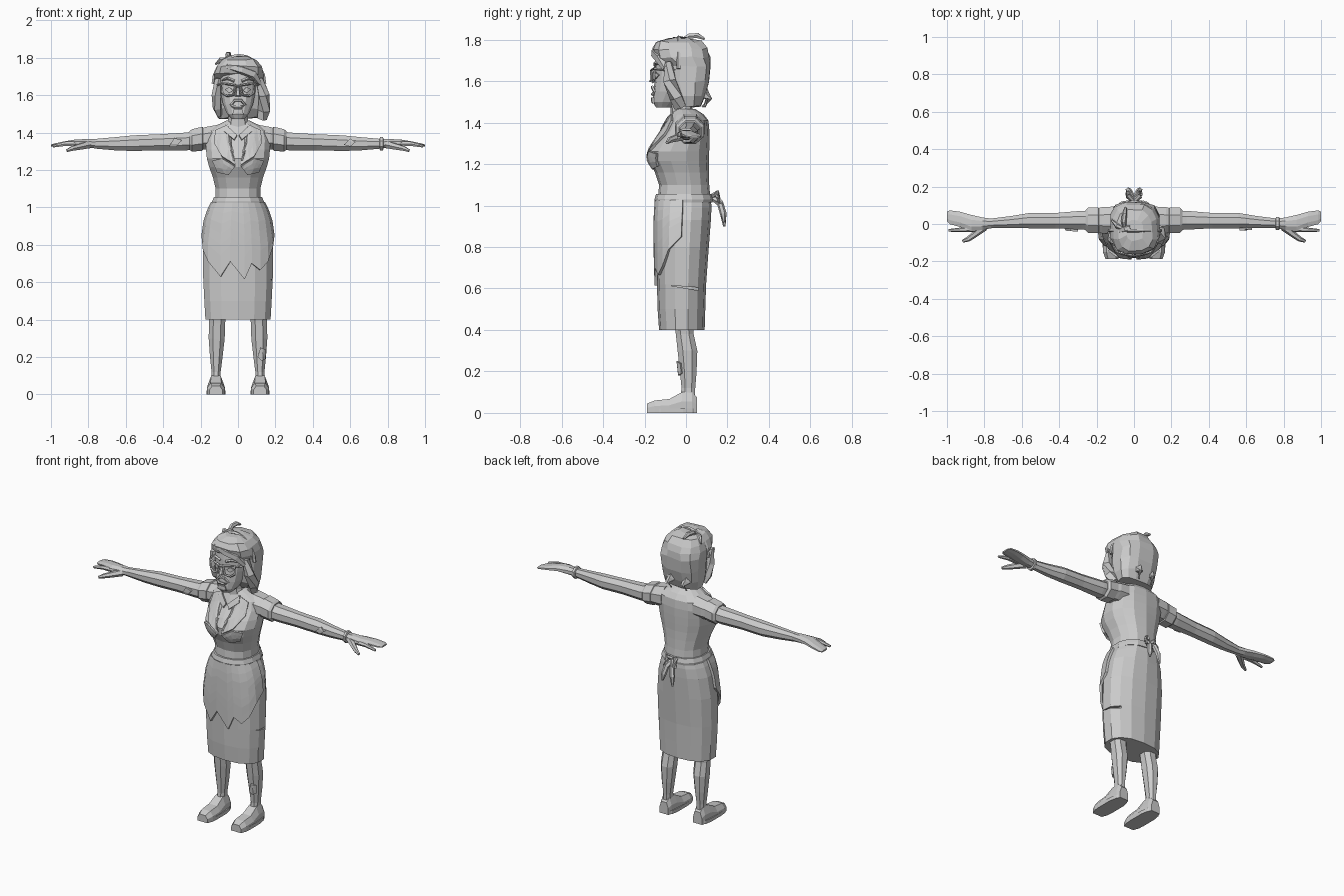
import bpy, bmesh, math, random
from mathutils import Vector
from mathutils.bvhtree import BVHTree

random.seed(4)
grey = bpy.data.materials.new("light_grey")
grey.diffuse_color = (0.6, 0.6, 0.6, 1)


def finish(name, bm):
    bmesh.ops.recalc_face_normals(bm, faces=bm.faces)
    me = bpy.data.meshes.new(name)
    bm.to_mesh(me)
    bm.free()
    me.materials.append(grey)
    ob = bpy.data.objects.new(name, me)
    bpy.context.collection.objects.link(ob)
    return ob


def loft(name, rings, jitter=0):
    """Skin a list of point rings and close both ends."""
    bm = bmesh.new()
    vs = [[bm.verts.new(Vector(p) + Vector([random.uniform(-jitter, jitter) for _ in range(3)]))
           for p in r] for r in rings]
    n = len(vs[0])
    for a, b in zip(vs, vs[1:]):
        for i in range(n):
            j = (i + 1) % n
            bm.faces.new((a[i], a[j], b[j], b[i]))
    bm.faces.new(vs[0])
    bm.faces.new(vs[-1])
    return finish(name, bm)


def oval(a, e):
    c, s = math.cos(a), math.sin(a)
    return math.copysign(abs(c) ** (2 / e), c), math.copysign(abs(s) ** (2 / e), s)


def zring(z, rx, yf, yb, cx=0, e=2.3, n=14):
    pts = [oval(2 * math.pi * (i + .5) / n, e) for i in range(n)]
    return [(cx + rx * u, (yf + yb) / 2 + (yb - yf) / 2 * v, z) for u, v in pts]


def xring(x, y, z, ry, rz, n=8):
    pts = [oval(2 * math.pi * (i + .5) / n, 2) for i in range(n)]
    return [(x, y + ry * u * 1.05, z + rz * v * 1.05) for u, v in pts]


def tube(name, pts, radii, n=6):
    """Tapered tube along a polyline."""
    pts = [Vector(p) for p in pts]
    rings = []
    for k, p in enumerate(pts):
        d = pts[min(k + 1, len(pts) - 1)] - pts[max(k - 1, 0)]
        q = d.to_track_quat('Z', 'Y')
        r = radii[k] if isinstance(radii, (list, tuple)) else radii
        rings.append([p + q @ Vector((r * math.cos(t), r * math.sin(t), 0))
                      for t in [2 * math.pi * i / n for i in range(n)]])
    return loft(name, rings)


def plate(name, outline, target, lift=.008):
    """Flat outline in x, z laid onto the front of a target part."""
    src = bmesh.new()
    src.from_mesh(target.data)
    tree = BVHTree.FromBMesh(src)
    bm = bmesh.new()
    bm.faces.new([bm.verts.new((x, 0, z)) for x, z in outline])
    bmesh.ops.triangulate(bm, faces=bm.faces)
    bmesh.ops.subdivide_edges(bm, edges=bm.edges, cuts=2, use_grid_fill=True)
    for v in bm.verts:
        hit = tree.ray_cast(Vector((v.co.x, -2, v.co.z)), Vector((0, 1, 0)))[0]
        v.co.y = (hit.y if hit else 0) - lift
    src.free()
    ob = finish(name, bm)
    m = ob.modifiers.new("thickness", 'SOLIDIFY')
    m.thickness, m.offset = .012, 0
    return ob


# skirt: z, half width, front y, back y
SKIRT = [(.40, .178, -.13, .09), (.5, .184, -.137, .093), (.62, .19, -.14, .097),
         (.8, .19, -.145, .11), (.93, .172, -.145, .12), (.99, .152, -.142, .123),
         (1.035, .13, -.138, .12)]
skirt = loft("skirt", [zring(*s) for s in SKIRT])

# tear in the skirt side
cut = loft("tear_cutter", [[(x, -.08, .615), (x, .13, .6), (x, .13, .585), (x, .05, .592)]
                           for x in (.145, .3)])
cut.hide_render = cut.hide_viewport = True
cut.display_type = 'WIRE'
b = skirt.modifiers.new("tear", 'BOOLEAN')
b.object, b.solver = cut, 'EXACT'


def skirt_at(z):
    for a, c in zip(SKIRT, SKIRT[1:]):
        if z <= c[0]:
            t = (z - a[0]) / (c[0] - a[0])
            return [p + (q - p) * t for p, q in zip(a, c)]
    return SKIRT[-1]


# apron with a jagged hem, hugging the skirt front
HEM = [(-1, .85), (-.93, .77), (-.8, .71), (-.47, .63), (-.21, .71), (.18, .615),
       (.37, .70), (.6, .665), (.8, .71), (.93, .79), (1, .85)]
bm = bmesh.new()
cols = []
for f, hem in HEM:
    col = []
    for k in range(8):
        z = hem + (1.025 - hem) * k / 7
        _, rx, yf, yb = skirt_at(z)
        y = (yf + yb) / 2 - (yb - yf) / 2 * (1 - abs(f) ** 2.3) ** (1 / 2.3)
        col.append(bm.verts.new((f * rx * 1.03, y - .006, z)))
    cols.append(col)
for a, c in zip(cols, cols[1:]):
    for k in range(7):
        bm.faces.new((a[k], c[k], c[k + 1], a[k + 1]))
m = finish("apron", bm).modifiers.new("thickness", 'SOLIDIFY')
m.thickness, m.offset = .014, 0

# waist tie and bow at the back
loft("waist_tie", [zring(1.015, .14, -.148, .128), zring(1.03, .142, -.152, .132),
                   zring(1.055, .132, -.145, .125)])
for i, s in enumerate((-1, 1)):
    tube("bow_loop", [(.0, .12, 1.04), (s * .03, .15, 1.06), (s * .035, .165, 1.02), (0, .13, 1.03)],
         [.012, .016, .016, .01])
    tube("bow_tail", [(0, .125, 1.04), (s * .02, .165, 1.01), (s * .03, .18, .96),
                      (s * .035, .185, .90 + .02 * i)], [.014, .016, .016, .006])

# blouse body
torso = loft("blouse", [
    zring(1.03, .125, -.135, .118), zring(1.1, .122, -.13, .112), zring(1.16, .137, -.15, .11),
    zring(1.215, .157, -.178, .11), zring(1.26, .17, -.183, .112), zring(1.31, .175, -.15, .113),
    zring(1.36, .178, -.11, .113), zring(1.41, .165, -.085, .108), zring(1.44, .115, -.07, .085),
    zring(1.465, .06, -.06, .045)])

# neck
loft("neck", [zring(1.43, .065, -.075, .045, n=10), zring(1.47, .055, -.075, .03, n=10),
              zring(1.56, .05, -.1, .02, n=10)])

# collar, lapels and front edges
for s in (-1, 1):
    plate("lapel", [(s * x, z) for x, z in
          ((.055, 1.44), (.12, 1.41), (.125, 1.34), (.085, 1.27), (.012, 1.225), (.04, 1.30))], torso)
    plate("inner_collar", [(s * x, z) for x, z in
          ((.065, 1.44), (.075, 1.405), (.02, 1.36), (.005, 1.385))], torso, .012)
    plate("bust_fold", [(s * x, z) for x, z in
          ((.015, 1.22), (.085, 1.262), (.135, 1.25), (.11, 1.19), (.05, 1.175))], torso, .008)

for s in (-1, 1):
    # arm, flat hand, fingers and sleeve
    arm = loft("arm", [xring(s * r[0], *r[1:]) for r in (
        (.12, .02, 1.37, .055, .055), (.28, .02, 1.352, .052, .049), (.42, .018, 1.348, .042, .044),
        (.56, .018, 1.343, .042, .043), (.66, .01, 1.34, .033, .036), (.77, .003, 1.34, .026, .026))])
    loft("hand", [xring(s * r[0], *r[1:]) for r in (
        (.76, .003, 1.34, .026, .025), (.81, .002, 1.342, .034, .024), (.87, .004, 1.345, .046, .018),
        (.93, .025, 1.34, .042, .013), (.985, .036, 1.333, .038, .008), (1.0, .04, 1.33, .026, .005))])
    tube("index_finger", [(s * .85, -.025, 1.34), (s * .92, -.031, 1.34), (s * .99, -.034, 1.326)],
         [.017, .013, .007])
    tube("thumb", [(s * .8, -.015, 1.335), (s * .855, -.058, 1.322), (s * .885, -.08, 1.315),
                   (s * .915, -.092, 1.303)], [.022, .017, .014, .008])
    loft("sleeve", [xring(s * r[0], *r[1:]) for r in (
        (.11, .02, 1.375, .075, .068), (.17, .02, 1.37, .073, .062), (.2, .02, 1.365, .064, .058))])
    loft("sleeve_cuff", [xring(s * (x + .0), .02, z, ry, rz) for x, z, ry, rz in (
        (.185, 1.367, .062, .058), (.19, 1.367, .07, .066), (.245, 1.358, .07, .062),
        (.258, 1.358, .056, .053))])
    if s > 0:
        loft("bracelet", [xring(x, .002, 1.34, r, r) for x, r in
                          ((.757, .03), (.76, .036), (.775, .036), (.778, .03))])
        plate("arm_patch", [(.565, 1.335), (.6, 1.365), (.63, 1.35), (.6, 1.325)], arm, .005)
    else:
        plate("arm_patch", [(-.37, 1.325), (-.34, 1.37), (-.3, 1.36), (-.33, 1.325)], arm, .005)

    # leg
    leg = loft("leg", [zring(z, w, f, k, s * x, 2.3, 8) for z, w, f, k, x in (
        (.06, .028, -.03, .045, .118), (.12, .026, -.024, .047, .117), (.2, .036, -.032, .054, .116),
        (.3, .046, -.044, .058, .114), (.38, .046, -.052, .04, .112), (.47, .055, -.065, .04, .11))])
    if s > 0:
        plate("leg_patch", [(.105, .2), (.12, .25), (.145, .24), (.143, .19), (.125, .18)], leg, .005)

    # shoe: sections from heel to toe (y, half width, top height)
    loft("shoe", [[(s * .118 - w, y, 0), (s * .118 + w, y, 0), (s * .118 + w, y, t * .55),
                   (s * .118 + w * .6, y, t), (s * .118 - w * .6, y, t), (s * .118 - w, y, t * .55)]
                  for y, w, t in ((.053, .03, .075), (.03, .038, .1), (-.02, .042, .1),
                                  (-.08, .048, .067), (-.15, .048, .06), (-.188, .034, .045))])
    loft("sole", [zring(z, .051, -.19, .055, s * .118, 3.2, 12) for z in (0, .022)])

# face
head = loft("head", [
    zring(1.473, .035, -.145, -.07), zring(1.5, .06, -.16, -.03), zring(1.55, .082, -.157, .02),
    zring(1.61, .094, -.15, .04), zring(1.68, .1, -.148, .05), zring(1.75, .09, -.14, .05)])
loft("nose", [[(-.006, -.14, 1.65), (.006, -.14, 1.65), (.004, -.157, 1.65), (-.004, -.157, 1.65)],
              [(-.018, -.14, 1.59), (.018, -.14, 1.59), (.009, -.178, 1.597), (-.009, -.178, 1.597)]])
tube("lips", [(-.038, -.15, 1.548), (-.018, -.162, 1.572), (.018, -.162, 1.572), (.038, -.15, 1.548),
              (.02, -.162, 1.536), (-.02, -.162, 1.536), (-.038, -.15, 1.548)], .008, 5)
plate("chin", [(-.03, 1.495), (.03, 1.495), (.022, 1.522), (-.022, 1.522)], head, .004)

# glasses
for s in (-1, 1):
    tube("glasses_rim", [(s * x, y, z) for x, y, z in (
        (.012, -.168, 1.652), (.09, -.152, 1.664), (.083, -.152, 1.61), (.06, -.16, 1.595),
        (.025, -.168, 1.6), (.012, -.168, 1.652))], .0065, 4)
    tube("glasses_arm", [(s * .09, -.152, 1.66), (s * .108, -.12, 1.655), (s * .115, -.05, 1.655)], .006, 4)
    tube("eyebrow", [(s * .02, -.15, 1.675), (s * .055, -.148, 1.69), (s * .085, -.125, 1.68)],
         [.008, .008, .004], 4)
    plate("eye", [(s * .025, 1.625), (s * .045, 1.642), (s * .068, 1.63), (s * .045, 1.612)], head, .003)
tube("glasses_bridge", [(-.016, -.168, 1.648), (.016, -.168, 1.648)], .006, 4)

# bobbed hair with overhanging fringe
loft("hair", [zring(z, w, f, k, .005, 2.9, 12) for z, w, f, k in (
    (1.478, .112, -.035, .07), (1.53, .128, -.07, .095), (1.6, .13, -.088, .108),
    (1.675, .13, -.09, .12), (1.715, .13, -.152, .118), (1.755, .122, -.164, .108),
    (1.79, .092, -.145, .075), (1.808, .045, -.09, .02))], .006)
tube("side_lock", [(.115, -.085, 1.69), (.137, -.08, 1.6), (.14, -.045, 1.52), (.125, -.03, 1.475)],
     [.02, .032, .034, .03], 5)
tube("side_lock", [(-.11, -.09, 1.69), (-.115, -.085, 1.6), (-.11, -.06, 1.53), (-.1, -.04, 1.49)],
     [.018, .026, .026, .014], 5)
tube("fringe", [(-.06, -.14, 1.755), (.02, -.148, 1.735), (.08, -.125, 1.71), (.115, -.1, 1.66)],
     [.016, .024, .026, .014], 5)
for x, y in ((-.06, .08), (.04, .09)):
    tube("hair_flick", [(x, y - .02, 1.58), (x, y, 1.53), (x + .01, y + .025, 1.515), (x, y, 1.475)],
         [.025, .026, .012, .006], 5)

# head scarf band and its knot
tube("head_band", [(.005 + .136 * math.cos(t), -.035, 1.66 + .15 * math.sin(t))
                   for t in [math.pi * i / 10 for i in range(11)]], .011, 5)
tube("band_knot", [(-.075, -.035, 1.78), (-.045, -.025, 1.797), (-.02, -.02, 1.8)], [.016, .022, .014])
tube("band_tail", [(-.05, -.02, 1.795), (-.055, .015, 1.817), (-.05, .055, 1.82), (-.045, .09, 1.803)],
     [.012, .014, .014, .006])
tube("band_tail", [(-.05, -.03, 1.79), (-.09, -.01, 1.79), (-.12, .02, 1.765)], [.012, .014, .005])
